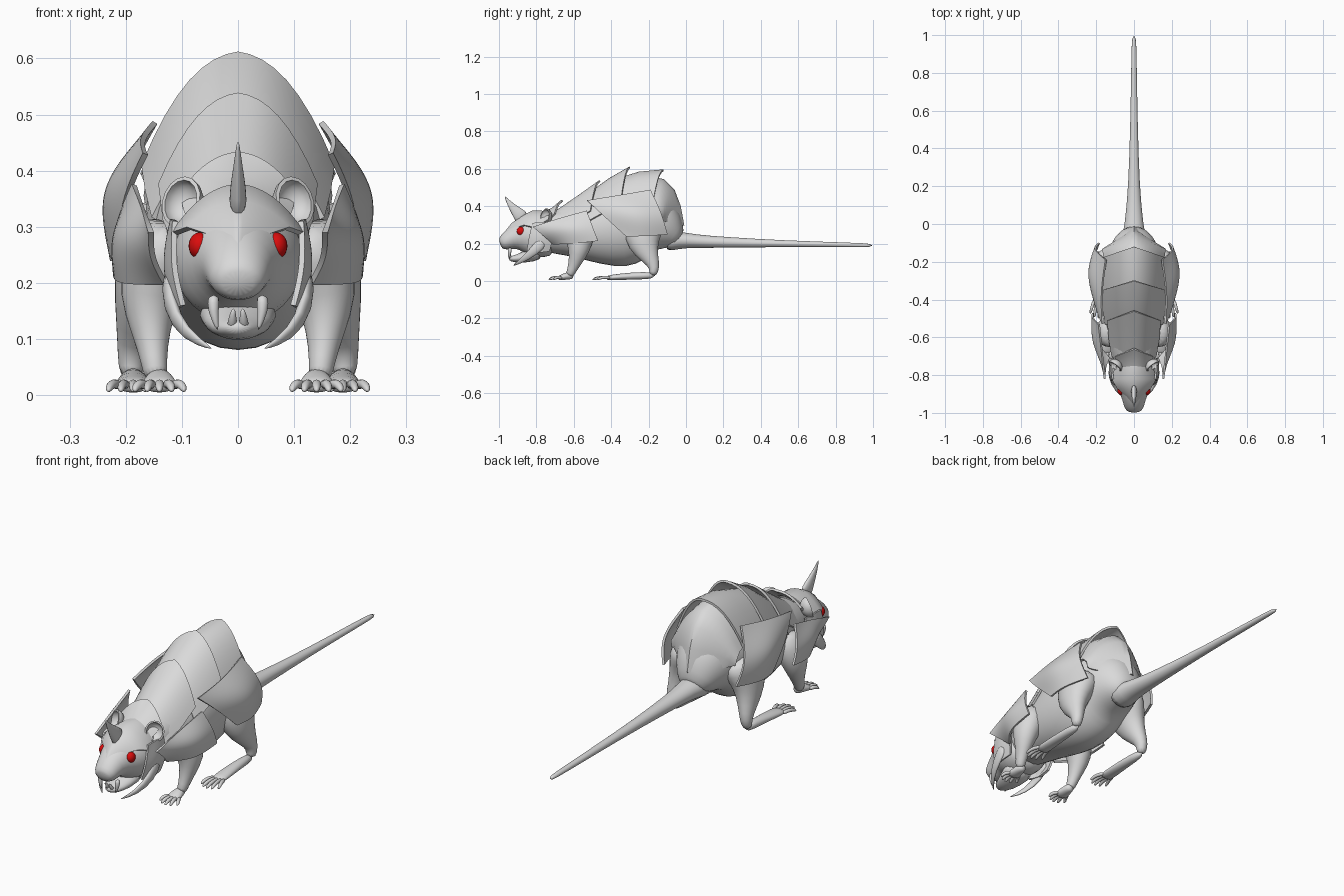
import bpy
import bmesh
from mathutils import Matrix, Vector
from math import sin, cos, tau, radians

default_cube = bpy.data.objects.get("Cube")
if default_cube:
    bpy.data.objects.remove(default_cube, do_unlink=True)


def make_material(name, colour):
    material = bpy.data.materials.new(name)
    material.use_nodes = True
    material.diffuse_color = colour
    material.node_tree.nodes["Principled BSDF"].inputs["Base Color"].default_value = colour
    return material


grey = make_material("plain grey", (.7, .7, .7, 1))
red = make_material("eye red", (.7, .004, .004, 1))


def finish(name, bm, material=grey, mirror=False, subdivide=0, thickness=0):
    """Turn a bmesh into a smooth object with its modifiers."""
    bmesh.ops.recalc_face_normals(bm, faces=bm.faces)
    for face in bm.faces:
        face.smooth = True
    mesh = bpy.data.meshes.new(name)
    bm.to_mesh(mesh)
    bm.free()
    mesh.materials.append(material)
    obj = bpy.data.objects.new(name, mesh)
    bpy.context.collection.objects.link(obj)
    if subdivide:
        subsurf = obj.modifiers.new("smooth surface", 'SUBSURF')
        subsurf.levels = subsurf.render_levels = subdivide
        subsurf.boundary_smooth = 'PRESERVE_CORNERS'
    if thickness:
        solid = obj.modifiers.new("plate thickness", 'SOLIDIFY')
        solid.thickness = thickness
        solid.offset = 0
        split = obj.modifiers.new("crisp rim", 'EDGE_SPLIT')
        split.split_angle = radians(45)
    if mirror:
        flip = obj.modifiers.new("other side", 'MIRROR')
        flip.use_mirror_merge = False
    return obj


def add_tube(bm, stations, sides=16):
    """Skin elliptical rings (x, y, z, half width, half depth) along a path."""
    centres = [Vector(s[:3]) for s in stations]
    rings = []
    for i, station in enumerate(stations):
        ahead = centres[min(i + 1, len(centres) - 1)]
        behind = centres[max(i - 1, 0)]
        tangent = (ahead - behind).normalized()
        side = Vector((1, 0, 0))
        side = (side - tangent * side.dot(tangent)).normalized()
        up = tangent.cross(side)
        width, depth = station[3], station[-1]
        rings.append([bm.verts.new(centres[i]
                                   + side * width * cos(tau * k / sides)
                                   + up * depth * sin(tau * k / sides))
                      for k in range(sides)])
    for first, second in zip(rings, rings[1:]):
        for k in range(sides):
            j = (k + 1) % sides
            bm.faces.new((first[k], first[j], second[j], second[k]))
    bm.faces.new(rings[0])
    bm.faces.new(rings[-1])


def tube(name, stations, mirror=False):
    bm = bmesh.new()
    add_tube(bm, stations)
    return finish(name, bm, mirror=mirror, subdivide=1)


def add_grid(bm, rows):
    grid = [[bm.verts.new(p) for p in row] for row in rows]
    for low, high in zip(grid, grid[1:]):
        for k in range(len(low) - 1):
            bm.faces.new((low[k], low[k + 1], high[k + 1], high[k]))


def side_plate(name, rows):
    bm = bmesh.new()
    add_grid(bm, rows)
    return finish(name, bm, mirror=True, subdivide=3, thickness=.01)


def ridge_plate(name, stations, half_columns=8):
    """Arched plate; each row is (y, z, half width, side drop, side sweep)."""
    steps = [k / half_columns for k in range(-half_columns, half_columns + 1)]
    bm = bmesh.new()
    add_grid(bm, [[(w * u, y - sweep * abs(u), z - drop * (.12 * abs(u) + .88 * abs(u) ** 2.2))
                   for u in steps] for y, z, w, drop, sweep in stations])
    return finish(name, bm, thickness=.01)


def ball(name, centre, radii, mirror=True, material=grey):
    bm = bmesh.new()
    bmesh.ops.create_uvsphere(bm, u_segments=24, v_segments=16, radius=1)
    bmesh.ops.transform(bm, verts=bm.verts, matrix=Matrix.LocRotScale(centre, None, Vector(radii)))
    return finish(name, bm, material, mirror=mirror)


def paws(name, x, heel, knuckle, tip, toes=5):
    """Flat foot with a fan of clawed toes."""
    bm = bmesh.new()
    mid = (heel + knuckle) / 2
    add_tube(bm, [(x, heel, .03, .018, .02), (x, mid, .028, .025, .02),
                  (x, knuckle, .018, .034, .015), (x, knuckle - .015, .015, .026, .01)])
    for k in range(toes):
        fan = 2 * k / (toes - 1) - 1
        reach = tip + .025 * fan * fan
        add_tube(bm, [(x + .024 * fan, knuckle + .01, .017, .01),
                      (x + .036 * fan, (knuckle + reach) / 2, .022, .009),
                      (x + .043 * fan, reach + .01, .013, .008),
                      (x + .044 * fan, reach, .007, .003)], sides=8)
    return finish(name, bm, mirror=True, subdivide=1)


# Torso and tail
tube("body", [(0, -.03, .22, .05, .04), (0, -.06, .235, .085, .075),
              (0, -.12, .295, .135, .155), (0, -.22, .32, .165, .21),
              (0, -.35, .29, .175, .23), (0, -.48, .275, .165, .19),
              (0, -.6, .265, .14, .14), (0, -.72, .26, .115, .115),
              (0, -.8, .25, .09, .09)])
tube("tail", [(0, -.12, .21, .08, .06), (0, -.04, .22, .056, .047),
              (0, .05, .213, .045, .036), (0, .2, .207, .031, .03),
              (0, .5, .2, .02, .018), (0, .9, .193, .014, .012),
              (0, 1, .19, .011, .01)])

# Legs and feet
tube("hind_legs", [(.12, -.22, .34, .07, .1), (.14, -.23, .27, .08, .11),
                   (.165, -.23, .19, .06, .085), (.18, -.19, .12, .038, .045),
                   (.19, -.165, .07, .025, .027), (.19, -.18, .028, .022, .022)], mirror=True)
paws("hind_feet", x=.187, heel=-.16, knuckle=-.41, tip=-.5)
tube("front_legs", [(.11, -.58, .31, .06, .08), (.14, -.57, .24, .07, .085),
                    (.16, -.57, .17, .055, .06), (.155, -.59, .11, .034, .038),
                    (.15, -.61, .06, .023, .025), (.145, -.625, .025, .022, .022)], mirror=True)
paws("front_feet", x=.14, heel=-.6, knuckle=-.67, tip=-.735)

# Head and jaw
tube("head", [(0, -.7, .245, .1, .11), (0, -.76, .245, .124, .12),
              (0, -.83, .238, .115, .117), (0, -.88, .24, .084, .085),
              (0, -.93, .232, .062, .06), (0, -.975, .203, .053, .043),
              (0, -.995, .198, .03, .025)])
tube("lower_jaw", [(0, -.77, .16, .085, .05), (0, -.87, .125, .06, .03),
                   (0, -.925, .117, .035, .018), (0, -.948, .122, .015, .01)])
tube("upper_fangs", [(.043, -.94, .18, .012), (.045, -.945, .15, .01),
                     (.036, -.945, .115, .002)], mirror=True)
tube("lower_incisors", [(.011, -.925, .115, .01), (.01, -.943, .135, .008),
                        (.008, -.952, .155, .003)], mirror=True)
tube("cheek_tusks", [(.118, -.76, .22, .018, .035), (.125, -.81, .16, .012, .025),
                     (.095, -.88, .108, .009, .014), (.045, -.925, .082, .002)], mirror=True)
ball("eyes", (.068, -.882, .266), (.02, .023, .024), material=red)

# Cupped ears
ear = bmesh.new()
bmesh.ops.create_uvsphere(ear, u_segments=16, v_segments=12, radius=1)
bmesh.ops.delete(ear, geom=[v for v in ear.verts if v.co.z > .2], context='VERTS')
facing = Vector((.55, -.75, .25)).to_track_quat('Z', 'Y')
bmesh.ops.transform(ear, verts=ear.verts, matrix=Matrix.LocRotScale(
    Vector((.102, -.755, .345)), facing, Vector((.038, .043, .035))))
finish("ears", ear, mirror=True, thickness=.007)

# Helmet, horn and cheek guards
ridge_plate("helmet", [(-.73, .37, .09, .07, 0), (-.82, .372, .115, .085, 0),
                       (-.88, .342, .088, .045, -.015), (-.93, .305, .05, .02, -.03),
                       (-.98, .242, .005, 0, 0)])
tube("horn", [(0, -.87, .33, .017, .045), (0, -.9, .365, .015, .032),
              (0, -.94, .408, .008, .016), (0, -.97, .454, .002)])
side_plate("cheek_guards", [
    [(.112, -.82, .31), (.118, -.77, .315), (.112, -.71, .31)],
    [(.117, -.84, .23), (.138, -.78, .235), (.13, -.71, .23)],
    [(.098, -.85, .16), (.115, -.8, .15), (.11, -.73, .16)]])

# Overlapping back plates
ridge_plate("neck_plate", [(-.76, .365, .085, .06, .01), (-.71, .39, .095, .06, .02),
                           (-.66, .43, .1, .07, .04)])
ridge_plate("shoulder_ridge_plate", [(-.69, .375, .115, .1, .01), (-.58, .45, .13, .14, .03),
                                     (-.46, .535, .138, .16, .05)])
ridge_plate("middle_back_plate", [(-.52, .465, .15, .15, .01), (-.41, .545, .162, .18, .03),
                                  (-.3, .608, .168, .2, .05)])
ridge_plate("hip_ridge_plate", [(-.38, .54, .16, .17, .01), (-.25, .58, .168, .19, .03),
                                (-.12, .592, .17, .2, .06)])
ridge_plate("rump_plate", [(-.21, .56, .15, .16, .02), (-.12, .54, .16, .16, .04),
                           (-.065, .485, .165, .13, .07), (-.033, .4, .162, .07, .1),
                           (-.014, .297, .15, -.03, .12)])

# Limb armour
side_plate("thigh_plates", [
    [(.165, -.53, .43), (.175, -.36, .455), (.148, -.19, .486)],
    [(.205, -.44, .35), (.272, -.27, .37), (.22, -.13, .36)],
    [(.215, -.32, .24), (.232, -.22, .24), (.185, -.1, .25)]])
side_plate("shoulder_plates", [
    [(.155, -.82, .29), (.17, -.67, .335), (.185, -.53, .375)],
    [(.155, -.76, .245), (.238, -.63, .29), (.222, -.5, .29)],
    [(.13, -.71, .2), (.215, -.62, .198), (.218, -.47, .215)]])
